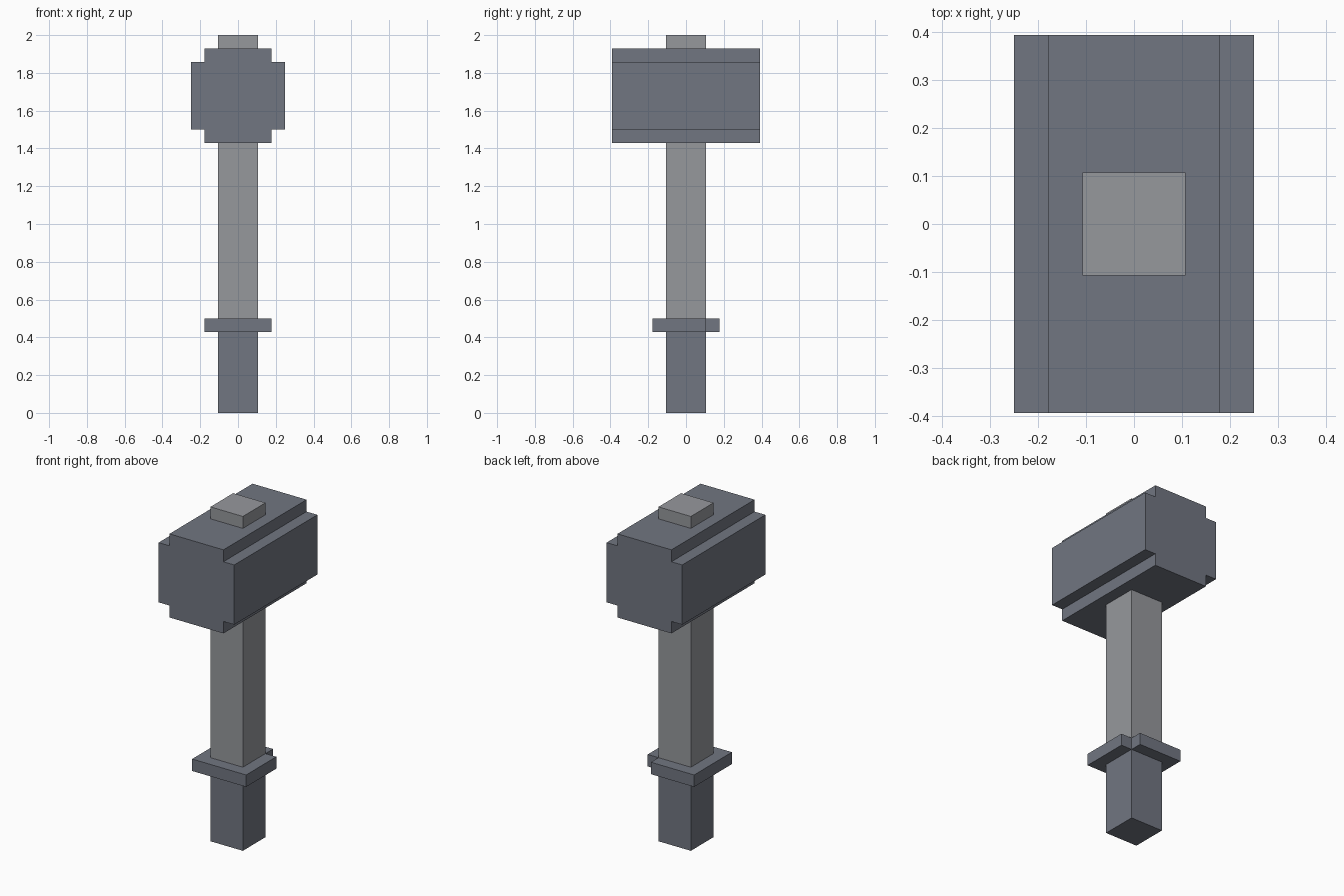
import bpy
import bmesh

cube = bpy.data.objects.get("Cube")
if cube:
    bpy.data.objects.remove(cube, do_unlink=True)

U = 2 / 28  # one block of the grid the hammer is built on


def material(name, rgb):
    mat = bpy.data.materials.new(name)
    mat.use_nodes = True
    mat.diffuse_color = (*rgb, 1)
    bsdf = mat.node_tree.nodes["Principled BSDF"]
    bsdf.inputs["Base Color"].default_value = (*rgb, 1)
    return mat


def prism(name, outline, direction, start, length, mat):
    """Extrude an outline, in blocks, along Y or Z."""
    bm = bmesh.new()
    if direction == "Z":
        points = [(a, b, start) for a, b in outline]
        step = (0, 0, length * U)
    else:
        points = [(a, start, b) for a, b in outline]
        step = (0, length * U, 0)
    face = bm.faces.new([bm.verts.new([c * U for c in p]) for p in points])
    new = bmesh.ops.extrude_face_region(bm, geom=[face], use_keep_orig=True)["geom"]
    bmesh.ops.translate(bm, vec=step, verts=[v for v in new if isinstance(v, bmesh.types.BMVert)])
    bmesh.ops.recalc_face_normals(bm, faces=bm.faces)
    mesh = bpy.data.meshes.new(name)
    bm.to_mesh(mesh)
    bm.free()
    mesh.materials.append(mat)
    obj = bpy.data.objects.new(name, mesh)
    bpy.context.collection.objects.link(obj)
    return obj


def square(r):
    return [(-r, -r), (r, -r), (r, r), (-r, r)]


dark = material("dark slate", (0.165, 0.181, 0.220))
light = material("light grey", (0.305, 0.314, 0.335))

# Grip and shaft share one square section
prism("grip", square(1.5), "Z", 0, 6.5, dark)
prism("shaft", square(1.5), "Z", 6.5, 14, light)
prism("shaft_tip", square(1.5), "Z", 26.5, 1.5, light)

# Collar with one corner block missing
collar = [(-2.5, -2.5), (2.5, -2.5), (2.5, 1.5), (1.5, 1.5), (1.5, 2.5), (-2.5, 2.5)]
prism("collar", collar, "Z", 6, 1, dark)

# Hammer head with stepped long edges
half = [(2.5, 20), (2.5, 21), (3.5, 21), (3.5, 26), (2.5, 26), (2.5, 27)]
head = half + [(-x, z) for x, z in reversed(half)]
prism("head", head, "Y", -5.5, 11, dark)
